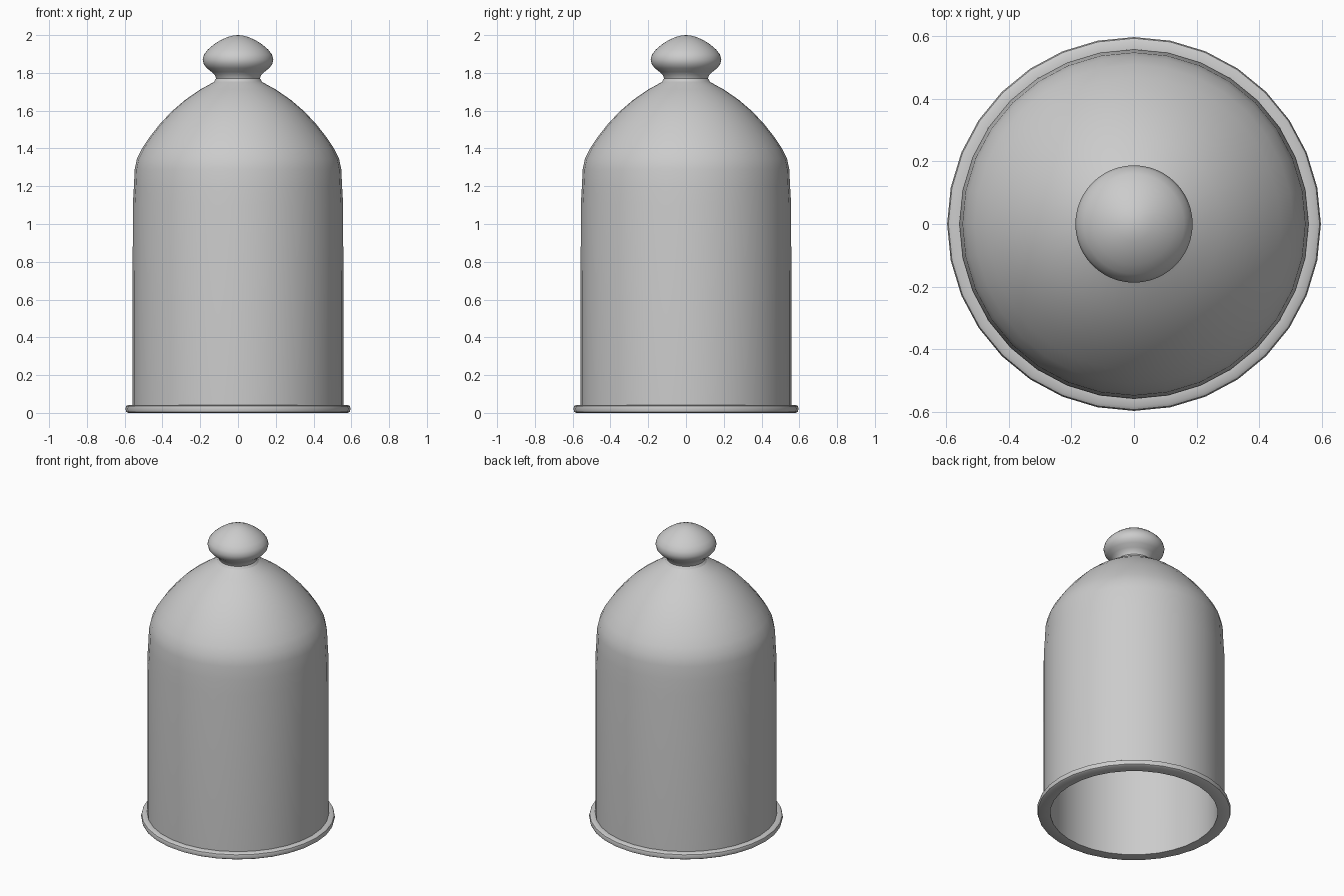
import bpy, bmesh, math

if "Cube" in bpy.data.objects:
    bpy.data.objects.remove(bpy.data.objects["Cube"])


def lathe(name, profile, sides, closed=False):
    """Spin an (r, z) profile around the z axis into a smooth object."""
    bm = bmesh.new()
    verts = [bm.verts.new((r, 0, z)) for r, z in profile]
    pairs = list(zip(verts, verts[1:]))
    if closed:
        pairs.append((verts[-1], verts[0]))
    edges = [bm.edges.new(p) for p in pairs]
    bmesh.ops.spin(bm, geom=verts + edges, cent=(0, 0, 0), axis=(0, 0, 1),
                   angle=math.tau, steps=sides, use_duplicate=False)
    bmesh.ops.remove_doubles(bm, verts=bm.verts, dist=1e-4)
    bmesh.ops.recalc_face_normals(bm, faces=bm.faces)
    mesh = bpy.data.meshes.new(name)
    bm.to_mesh(mesh)
    bm.free()
    obj = bpy.data.objects.new(name, mesh)
    bpy.context.collection.objects.link(obj)
    bpy.ops.object.select_all(action='DESELECT')
    bpy.context.view_layer.objects.active = obj
    obj.select_set(True)
    bpy.ops.object.shade_smooth_by_angle(angle=math.radians(40))
    return obj


# Hollow jar: inner wall up to the crown, then the outer dome down to the wall
inner = [(0.515, 0), (0.515, 1.1), (0.505, 1.3), (0.468, 1.39), (0.38, 1.50),
         (0.255, 1.617), (0.18, 1.665), (0.09, 1.70), (0, 1.71)]
outer = [(0, 1.765), (0.11, 1.765), (0.127, 1.752), (0.2, 1.712), (0.28, 1.657),
         (0.35, 1.597), (0.413, 1.53), (0.468, 1.46), (0.508, 1.40),
         (0.535, 1.345), (0.547, 1.29), (0.551, 1.2), (0.557, 1.1), (0.558, 0.03)]

# Rounded foot rim, part of the same shell
rim = [(0.558, 0.042), (0.582, 0.042), (0.592, 0.036), (0.596, 0.022),
       (0.592, 0.006), (0.582, 0)]
lathe("glass_dome", inner + outer[:-1] + rim, 32, closed=True)

# Handle knob with a flared neck
lathe("knob", [(0, 1.755), (0.127, 1.755), (0.116, 1.77), (0.122, 1.787),
               (0.14, 1.805), (0.165, 1.825), (0.181, 1.845), (0.187, 1.87),
               (0.18, 1.897), (0.16, 1.923), (0.13, 1.949), (0.095, 1.972),
               (0.055, 1.99), (0.025, 1.998), (0, 2.0)], 48)
